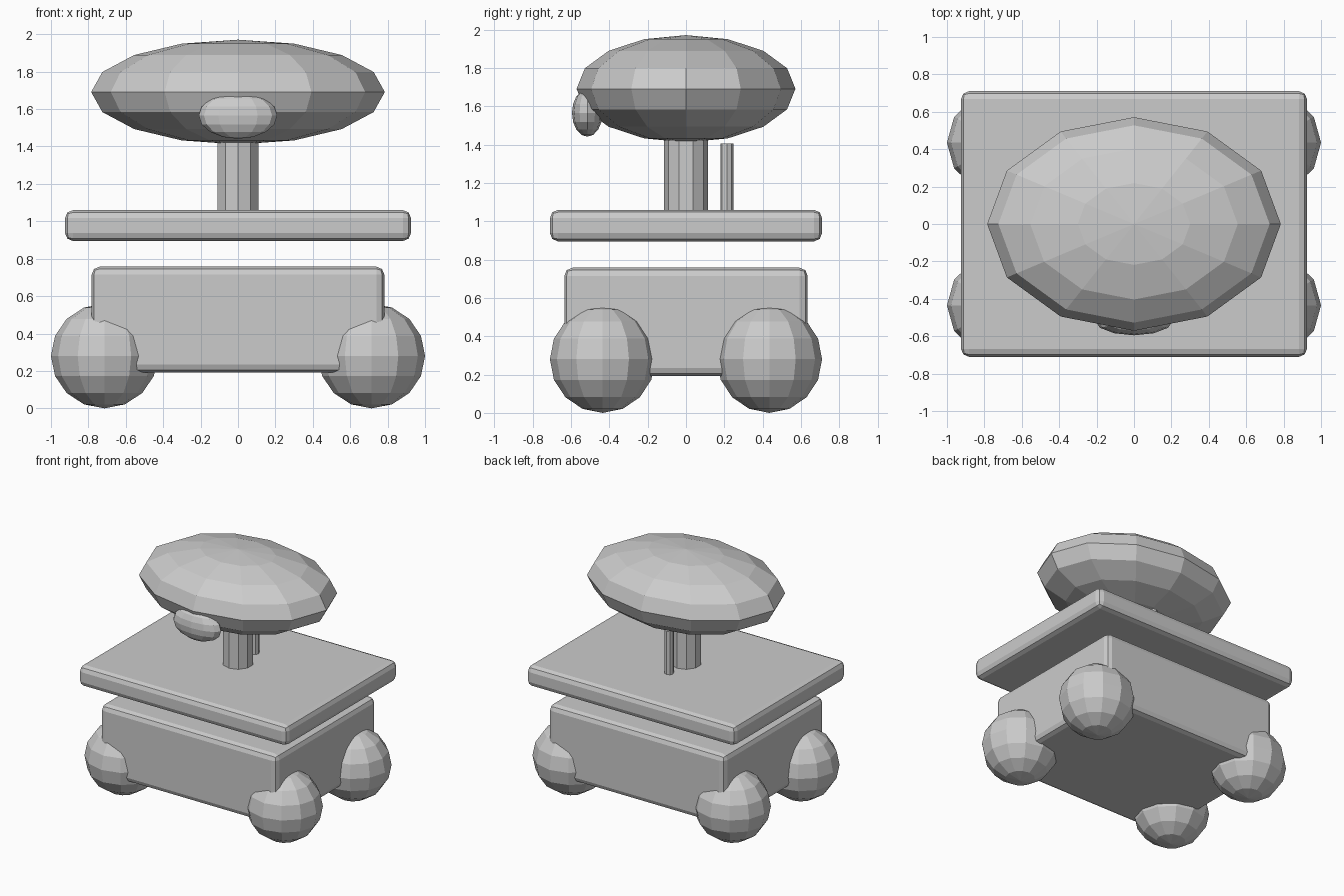
import bpy

if "Cube" in bpy.data.objects:
    bpy.data.objects.remove(bpy.data.objects["Cube"])


def block(name, size, loc, bevel):
    bpy.ops.mesh.primitive_cube_add(size=1, location=loc)
    ob = bpy.context.object
    ob.name = name
    ob.scale = size
    bpy.ops.object.transform_apply(location=False, rotation=False, scale=True)
    mod = ob.modifiers.new("bevel", 'BEVEL')
    mod.width = bevel
    mod.segments = 2
    return ob


def ball(name, radii, loc, segments=12, rings=8):
    bpy.ops.mesh.primitive_uv_sphere_add(segments=segments, ring_count=rings,
                                         radius=1, location=loc)
    ob = bpy.context.object
    ob.name = name
    ob.scale = radii
    return ob


def rod(name, radius, z0, z1, y, sides):
    bpy.ops.mesh.primitive_cylinder_add(vertices=sides, radius=radius, depth=z1 - z0,
                                        location=(0, y, (z0 + z1) / 2))
    bpy.context.object.name = name


# Lower body and the floating deck above it
block("body", (1.565, 1.27, 0.565), (0, 0, 0.475), 0.043)
block("deck", (1.85, 1.42, 0.165), (0, 0, 0.977), 0.043)

# Four ball wheels at the corners
for sx, side in ((-1, "left"), (1, "right")):
    for sy, end in ((-1, "front"), (1, "back")):
        ball(f"{end}_{side}_wheel", (0.286, 0.275, 0.28),
             (sx * 0.714, sy * 0.435, 0.28))

# Neck, rear rod, head and snout
rod("neck", 0.114, 1.04, 1.43, 0, 10)
rod("rear_rod", 0.034, 1.04, 1.405, 0.213, 8)
ball("head", (0.785, 0.571, 0.28), (0, 0, 1.691))
ball("snout", (0.21, 0.08, 0.124), (0, -0.515, 1.565))
